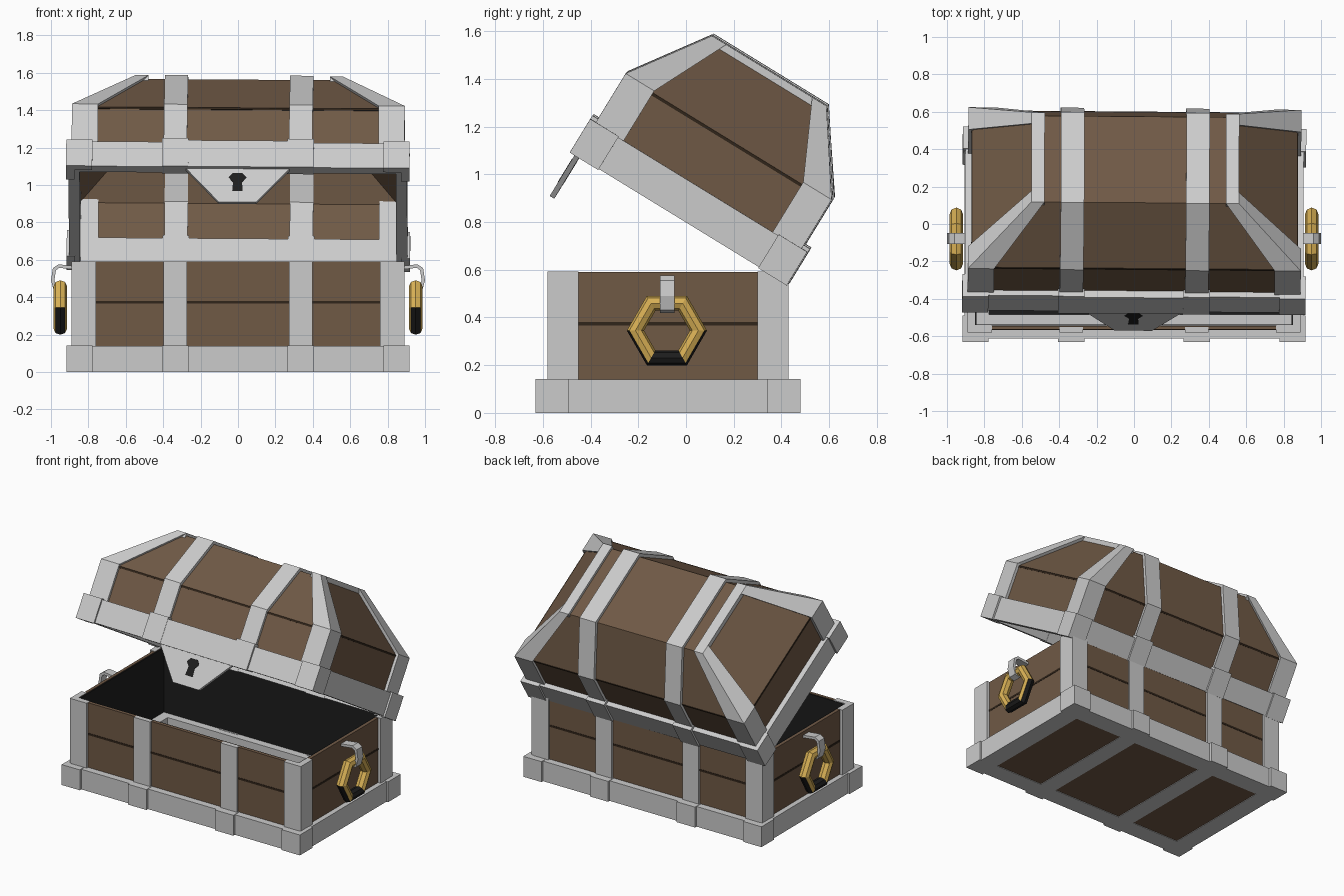
import bpy, bmesh, math
from mathutils import Matrix, Vector

if "Cube" in bpy.data.objects:
    bpy.data.objects.remove(bpy.data.objects["Cube"])


def material(name, rgb):
    m = bpy.data.materials.new(name)
    m.diffuse_color = (*rgb, 1)
    m.use_nodes = True
    m.node_tree.nodes["Principled BSDF"].inputs["Base Color"].default_value = m.diffuse_color
    return m


WOOD = material("wood", (0.16, 0.10, 0.06))
GROOVE = material("groove", (0.03, 0.018, 0.01))
DARK = material("dark", (0.012, 0.012, 0.012))
GOLD = material("gold", (0.68, 0.43, 0.09))

# Base and lid frames: the lid is hinged open and hangs very slightly askew
BASE = Matrix.Translation((0, -0.075, 0))
LID = (Matrix.Translation((0, -0.023, 0.823)) @ Matrix.Rotation(-0.008, 4, 'Z')
       @ Matrix.Rotation(0.007, 4, 'Y') @ Matrix.Rotation(math.radians(-31.5), 4, 'X'))


def finish(name, bm, frame, mat=None, recalc=True):
    if recalc:
        bmesh.ops.recalc_face_normals(bm, faces=bm.faces)
    me = bpy.data.meshes.new(name)
    bm.to_mesh(me)
    bm.free()
    ob = bpy.data.objects.new(name, me)
    bpy.context.collection.objects.link(ob)
    ob.matrix_world = frame
    if mat:
        me.materials.append(mat)
    return ob


def loft(bm, rings, closed_ends=True):
    """Skin between matching closed loops of points."""
    vs = [[bm.verts.new(p) for p in r] for r in rings]
    n = len(vs[0])
    for a, b in zip(vs, vs[1:]):
        for i in range(n):
            j = (i + 1) % n
            bm.faces.new((a[i], a[j], b[j], b[i]))
    if closed_ends:
        bm.faces.new(vs[0][::-1])
        bm.faces.new(vs[-1])
    return vs


def add_box(bm, x0, x1, y0, y1, z0, z1):
    loft(bm, [[(x0, y0, z), (x1, y0, z), (x1, y1, z), (x0, y1, z)] for z in (z0, z1)])


def shell(name, levels, t, frame, mat=None, top=False, bottom=False):
    """Rectangular rings (half x, half y, z) given wall thickness t inward."""
    bm = bmesh.new()
    vs = loft(bm, [[(-x, -y, z), (x, -y, z), (x, y, z), (-x, y, z)] for x, y, z in levels], False)
    if top:
        bm.faces.new(vs[-1])
    if bottom:
        bm.faces.new(vs[0][::-1])
    ob = finish(name, bm, frame, mat, recalc=False)
    s = ob.modifiers.new("thickness", 'SOLIDIFY')
    s.thickness, s.offset, s.use_even_offset = t, -1, True
    return ob


def corners(name, levels, frame, t=0.045):
    """Four L-shaped corner irons lofted over (half x, half y, z, width)."""
    bm = bmesh.new()
    for sx in (-1, 1):
        for sy in (-1, 1):
            loft(bm, [[(sx * x, sy * y, z) for x, y in (
                (hx - w, hy), (hx, hy), (hx, hy - w),
                (hx - t, hy - w), (hx - t, hy - t), (hx - w, hy - t))]
                for hx, hy, z, w in levels])
    return finish(name, bm, frame)


def offset_path(pts, t):
    """Mitred copy of an open 2D polyline, moved sideways by t."""
    P = [Vector(p) for p in pts]
    out = []
    for i, p in enumerate(P):
        segs = [(P[k + 1] - P[k]).normalized() for k in (i - 1, i) if 0 <= k < len(P) - 1]
        ns = [Vector((d.y, -d.x)) for d in segs]
        m = sum(ns, Vector((0, 0))).normalized()
        out.append(p + m * t / m.dot(ns[0]))
    return out


def band(bm, pts, t, c0, c1, place):
    """Flat strap along a 2D path, from c0 to c1 across it."""
    q = offset_path(pts, t)
    loft(bm, [[place(a, c0), place(a, c1), place(b, c1), place(b, c0)] for a, b in zip(pts, q)])


STRAPS = [(s * 0.335 - 0.0625, s * 0.335 + 0.0625) for s in (-1, 1)]

# Base box: planks, dark lining, plank groove
shell("base_planks", [(0.87, 0.49, 0.02), (0.87, 0.49, 0.59)], 0.02, BASE, WOOD)
shell("base_lining", [(0.849, 0.469, 0.03), (0.849, 0.469, 0.588)], 0.008, BASE, DARK, bottom=True)
shell("base_groove", [(0.872, 0.492, 0.366), (0.872, 0.492, 0.38)], 0.01, BASE, GROOVE)
bm = bmesh.new()
add_box(bm, -0.85, 0.85, -0.47, 0.47, 0.004, 0.028)
finish("base_bottom", bm, BASE, WOOD)

# Base metalwork: posts, plinth, straps
corners("base_posts", [(0.89, 0.505, 0.1, 0.13), (0.89, 0.505, 0.592, 0.13)], BASE, 0.04)
shell("plinth", [(0.905, 0.538, 0), (0.905, 0.538, 0.14)], 0.13, BASE)
corners("plinth_corners", [(0.918, 0.555, 0, 0.14), (0.918, 0.555, 0.142, 0.14)], BASE)
bm = bmesh.new()
for x0, x1 in STRAPS:
    add_box(bm, x0, x1, -0.49, 0.49, 0, 0.026)
    for y0, y1 in ((-0.505, -0.475), (0.475, 0.505)):
        add_box(bm, x0, x1, y0, y1, 0.1, 0.592)
    for y0, y1 in ((-0.555, -0.45), (0.45, 0.555)):
        add_box(bm, x0 - 0.008, x1 + 0.008, y0, y1, 0, 0.142)
finish("base_straps", bm, BASE)

# Lid: hipped open shell with groove
shell("lid_planks", [(0.87, 0.49, 0.01), (0.87, 0.49, 0.39), (0.54, 0.27, 0.703)], 0.02, LID, WOOD, top=True)
shell("lid_groove", [(0.873, 0.493, 0.378), (0.873, 0.493, 0.39)], 0.01, LID, GROOVE)

# Lid metalwork: corner irons, rim, straps, top end strips
corners("lid_corners", [(0.89, 0.506, 0, 0.14), (0.89, 0.506, 0.4, 0.14),
                        (0.555, 0.281, 0.72, 0.07)], LID)
shell("lid_rim", [(0.905, 0.522, 0), (0.905, 0.522, 0.155)], 0.06, LID)
corners("lid_rim_corners", [(0.918, 0.533, -0.005, 0.14), (0.918, 0.533, 0.16, 0.14)], LID)
profile = [(0.508, 0.02), (0.508, 0.4), (0.283, 0.722), (-0.283, 0.722), (-0.508, 0.4), (-0.508, 0.02)]
bm = bmesh.new()
for x0, x1 in STRAPS:
    band(bm, profile, -0.045, x0, x1, lambda p, c: (c, p[0], p[1]))
    for y0, y1 in ((-0.535, -0.46), (0.46, 0.535)):
        add_box(bm, x0 - 0.008, x1 + 0.008, y0, y1, -0.004, 0.172)
finish("lid_straps", bm, LID)
bm = bmesh.new()
for x0, x1 in ((-0.555, -0.485), (0.485, 0.555)):
    add_box(bm, x0, x1, -0.281, 0.281, 0.675, 0.72)
finish("lid_top_strips", bm, LID)


# Lock plate with keyhole
def plate(name, outline, y0, y1, mat=None):
    bm = bmesh.new()
    loft(bm, [[(x, y, z) for x, z in outline] for y in (y0, y1)])
    return finish(name, bm, LID, mat)


plate("lock_plate", [(-0.28, 0.02), (0.28, 0.02), (0.28, 0), (0.1, -0.212), (-0.1, -0.212), (-0.28, 0)],
      -0.512, -0.49)
plate("lock_plate_top", [(-0.28, -0.004), (0.28, -0.004), (0.28, 0.16), (-0.28, 0.16)], -0.533, -0.48)
plate("keyhole", [(-0.028, -0.145), (0.028, -0.145), (0.024, -0.088), (0.048, -0.06), (0.026, -0.032),
                  (-0.026, -0.032), (-0.048, -0.06), (-0.024, -0.088)], -0.514, -0.489, DARK)

# Side handles: hexagonal rings with dark grips, hung from hooks
hook = [(0.865, 0.565), (0.96, 0.576), (0.99, 0.555), (1.0, 0.49), (0.984, 0.432), (0.945, 0.418)]
for side, s in (("left", -1), ("right", 1)):
    bpy.ops.mesh.primitive_torus_add(major_segments=6, minor_segments=8, major_radius=0.132,
                                     minor_radius=0.036, location=(s * 0.95, -0.08, 0.345),
                                     rotation=(math.pi / 2, 0, math.pi / 2))
    ring = bpy.context.object
    ring.name = side + "_handle_ring"
    ring.data.materials.append(GOLD)
    ring.data.materials.append(DARK)
    for f in ring.data.polygons:
        f.use_smooth = False
        f.material_index = 1 if f.center.y < -0.07 else 0
    bm = bmesh.new()
    band(bm, hook, 0.018, -0.108, -0.048, lambda p, c: (s * p[0], c, p[1]))
    finish(side + "_handle_hook", bm, Matrix())
